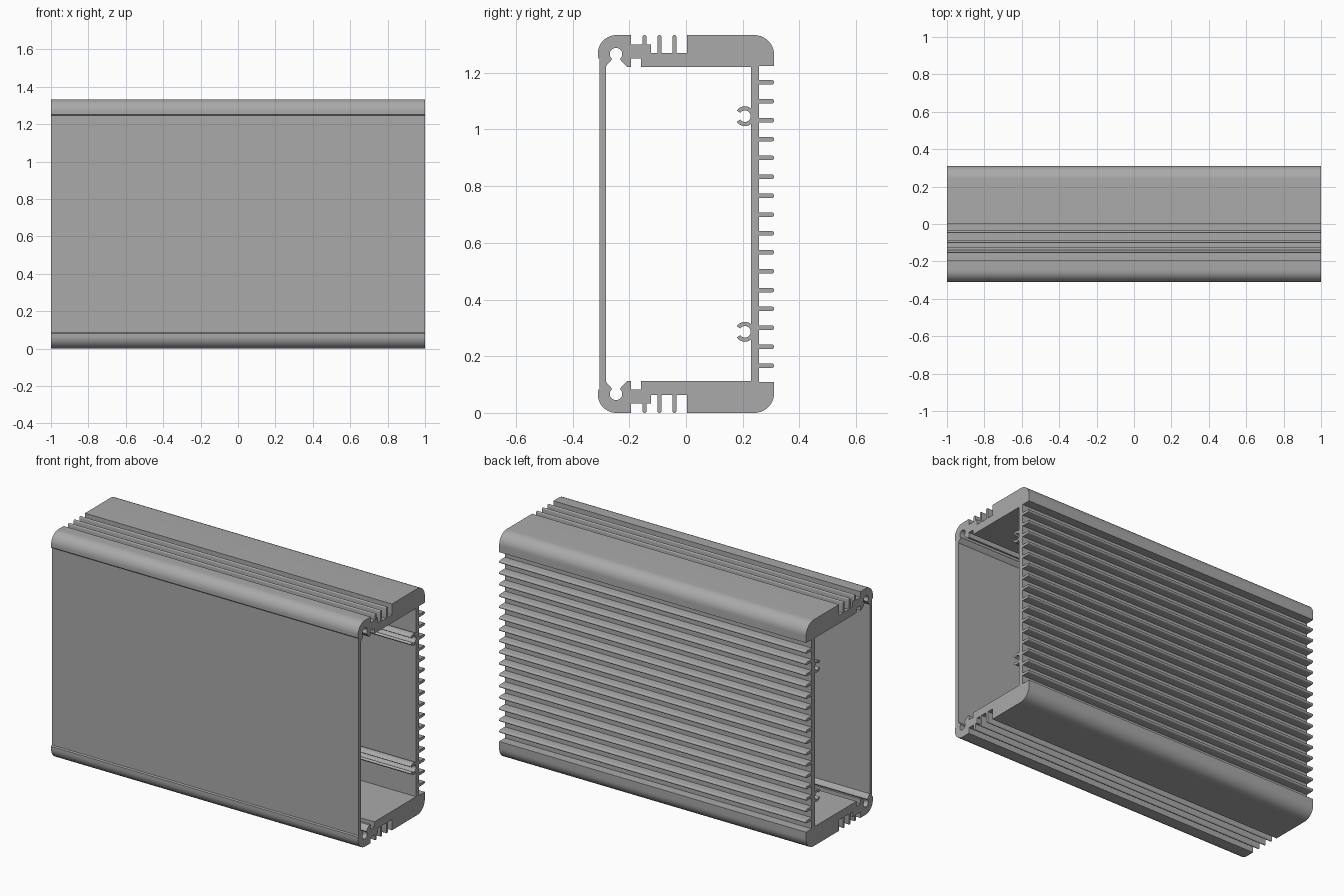
import bpy, bmesh
from math import cos, sin, radians

cube = bpy.data.objects.get("Cube")
if cube:
    bpy.data.objects.remove(cube)

HEIGHT = 1.333
MID = HEIGHT / 2
LENGTH = 2.0


def arc(cy, cz, r, start, end, steps=12):
    """Points on an arc in the y-z section, angles in degrees from +y."""
    angles = [radians(start + (end - start) * i / steps) for i in range(steps + 1)]
    return [(cy + r * cos(a), cz + r * sin(a)) for a in angles]


def floor_fin(y, base, r=0.007):
    """Round-tipped fin pointing down to the ground."""
    return [(y - r, base)] + arc(y, r, r, 180, 360, 8) + [(y + r, base)]


def back_fin(z, r=0.008):
    """Round-tipped cooling fin pointing backwards."""
    return [(0.258, z - r)] + arc(0.311 - r, z, r, -90, 90, 8) + [(0.258, z + r)]


def screw_boss(cy, cz):
    """Open C-shaped screw channel on the inside of the back wall."""
    return (arc(cy, cz, 0.035, 53, 145) + arc(cy, cz, 0.0205, 145, -145, 24)
            + arc(cy, cz, 0.035, -145, -53))


# Lower half of the extrusion section, starting on the front wall
outline = [(-0.305, MID), (-0.305, 0.086), (-0.311, 0.08)]
outline += arc(-0.246, 0.065, 0.065, 180, 270)
outline += [(-0.194, 0), (-0.194, 0.034)]
outline += floor_fin(-0.146, 0.034)
outline += [(-0.123, 0.034), (-0.123, 0.064)]
outline += floor_fin(-0.094, 0.064) + floor_fin(-0.041, 0.064)
outline += [(0.004, 0.064), (0.004, 0)]
outline += arc(0.241, 0.07, 0.07, 270, 360)
outline += [(0.311, 0.109), (0.258, 0.109)]
for i in range(8):
    outline += back_fin(MID - 0.0333 - 0.0666 * (7 - i))
outline += [(0.258, MID), (0.229, MID)]
outline += screw_boss(0.208, 0.286)
# Floor, panel slot and corner screw channel
outline += [(0.229, 0.112), (-0.159, 0.112), (-0.159, 0.083), (-0.194, 0.083),
            (-0.194, 0.112), (-0.207, 0.112), (-0.23, 0.089)]
outline += arc(-0.247, 0.067, 0.022, 50, -230, 24)
outline += [(-0.264, 0.089), (-0.282, 0.109), (-0.282, MID)]

# Sweep the section along x, leaving the mirror seam open
bm = bmesh.new()
ends = [[bm.verts.new((x, y, z - MID)) for y, z in outline]
        for x in (-LENGTH / 2, LENGTH / 2)]
for ring in ends:
    bm.faces.new(ring)
a, b = ends
for i in range(len(a)):
    j = (i + 1) % len(a)
    if abs(a[i].co.z) > 1e-5 or abs(a[j].co.z) > 1e-5:
        bm.faces.new((a[i], a[j], b[j], b[i]))
bmesh.ops.recalc_face_normals(bm, faces=bm.faces)
mesh = bpy.data.meshes.new("enclosure_body")
bm.to_mesh(mesh)
bm.free()

body = bpy.data.objects.new("enclosure_body", mesh)
bpy.context.collection.objects.link(body)
body.location.z = MID

# Bare metal
metal = bpy.data.materials.new("grey_aluminium")
metal.use_nodes = True
colour = (0.4, 0.4, 0.4, 1)
metal.diffuse_color = colour
metal.node_tree.nodes["Principled BSDF"].inputs["Base Color"].default_value = colour
mesh.materials.append(metal)

bpy.ops.object.select_all(action="DESELECT")
body.select_set(True)
bpy.context.view_layer.objects.active = body
bpy.ops.object.shade_smooth_by_angle(angle=radians(32))

# Upper half
mirror = body.modifiers.new("upper_half", "MIRROR")
mirror.use_axis = (False, False, True)
mirror.use_clip = True
